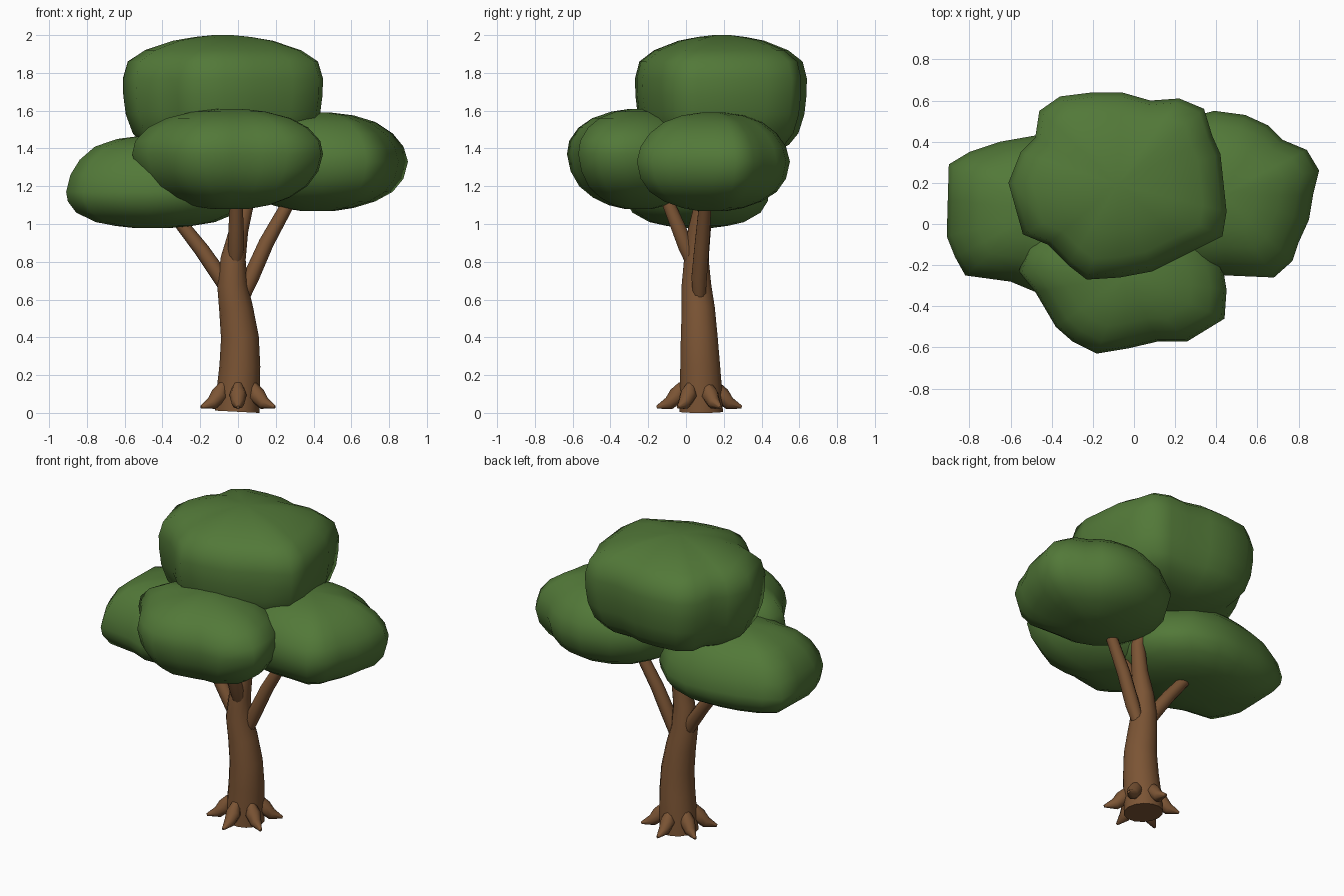
import bpy, bmesh, math
from mathutils import Vector


def material(name, color):
    m = bpy.data.materials.new(name)
    m.diffuse_color = color
    return m


BARK = material("bark", (0.20, 0.09, 0.035, 1))
LEAF = material("leaf", (0.085, 0.19, 0.04, 1))


def loft(name, rings, mat):
    """Skin a stack of equal-length rings and cap both ends."""
    bm = bmesh.new()
    loops = [[bm.verts.new(p) for p in ring] for ring in rings]
    n = len(loops[0])
    for a, b in zip(loops, loops[1:]):
        for i in range(n):
            j = (i + 1) % n
            bm.faces.new((a[i], a[j], b[j], b[i]))
    for loop in (loops[0], loops[-1]):
        center = sum((v.co for v in loop), Vector()) / n
        tip = bm.verts.new(center)
        for i in range(n):
            bm.faces.new((loop[i], loop[(i + 1) % n], tip))
    bmesh.ops.recalc_face_normals(bm, faces=bm.faces)
    me = bpy.data.meshes.new(name)
    bm.to_mesh(me)
    bm.free()
    me.materials.append(mat)
    ob = bpy.data.objects.new(name, me)
    bpy.context.collection.objects.link(ob)
    bpy.ops.object.select_all(action='DESELECT')
    ob.select_set(True)
    bpy.context.view_layer.objects.active = ob
    bpy.ops.object.shade_smooth_by_angle(angle=math.radians(60))
    return ob


def tube(name, path, radii, sides=12):
    """Round limb along a path with a radius at each point."""
    pts = [Vector(p) for p in path]
    rings = []
    for i, (p, r) in enumerate(zip(pts, radii)):
        d = pts[min(i + 1, len(pts) - 1)] - pts[max(i - 1, 0)]
        q = Vector((0, 0, 1)).rotation_difference(d)
        rings.append([p + q @ Vector((r * math.cos(t), r * math.sin(t), 0))
                      for t in (2 * math.pi * k / sides for k in range(sides))])
    return loft(name, rings, BARK)


def foliage(name, center, outline, profile):
    """Leaf clump: a lumpy plan outline scaled through a height profile."""
    cx, cy = center
    rings = [[(cx + (x - cx) * s, cy + (y - cy) * s, z) for x, y in outline]
             for z, s in profile]
    return loft(name, rings, LEAF)


# leaf clumps
foliage("foliage_top", (-0.08, 0.19),
        [(-0.61, 0.2), (-0.54, -0.05), (-0.42, -0.1), (-0.32, -0.2), (-0.23, -0.27),
         (-0.07, -0.26), (0.09, -0.23), (0.29, -0.13), (0.43, -0.06), (0.45, 0.06),
         (0.42, 0.34), (0.38, 0.43), (0.34, 0.56), (0.22, 0.61), (0.08, 0.6),
         (-0.06, 0.64), (-0.2, 0.64), (-0.36, 0.62), (-0.46, 0.55), (-0.48, 0.42),
         (-0.55, 0.35)],
        [(1.34, 0.3), (1.37, 0.58), (1.42, 0.79), (1.48, 0.9), (1.58, 0.97), (1.68, 0.995),
         (1.77, 1), (1.86, 0.95), (1.92, 0.78), (1.97, 0.5), (1.99, 0.28), (2.0, 0.1)])

foliage("foliage_front", (-0.04, -0.25),
        [(-0.56, -0.23), (-0.48, -0.33), (-0.38, -0.5), (-0.3, -0.57), (-0.18, -0.63),
         (-0.03, -0.605), (0.12, -0.57), (0.26, -0.57), (0.44, -0.46), (0.45, -0.32),
         (0.43, -0.2), (0.34, -0.05), (0.2, 0.05), (0.0, 0.11), (-0.2, 0.1),
         (-0.4, 0.0), (-0.52, -0.12)],
        [(1.08, 0.2), (1.1, 0.42), (1.14, 0.64), (1.2, 0.83), (1.28, 0.95), (1.37, 1),
         (1.44, 0.97), (1.51, 0.84), (1.56, 0.65), (1.595, 0.38), (1.61, 0.12)])

foliage("foliage_right", (0.42, 0.14),
        [(0.9, 0.26), (0.84, 0.36), (0.72, 0.41), (0.65, 0.48), (0.54, 0.53), (0.39, 0.55),
         (0.2, 0.5), (0.05, 0.4), (-0.04, 0.25), (-0.05, 0.1), (0.02, -0.08), (0.15, -0.19),
         (0.3, -0.25), (0.45, -0.25), (0.68, -0.26), (0.77, -0.18), (0.8, -0.09),
         (0.85, 0.02), (0.87, 0.14)],
        [(1.07, 0.2), (1.085, 0.4), (1.12, 0.64), (1.17, 0.83), (1.24, 0.95), (1.33, 1),
         (1.41, 0.95), (1.48, 0.83), (1.54, 0.64), (1.575, 0.4), (1.59, 0.15)])

foliage("foliage_left", (-0.46, 0.06),
        [(-0.9, 0.29), (-0.8, 0.35), (-0.65, 0.4), (-0.48, 0.43), (-0.3, 0.44), (-0.12, 0.38),
         (0.02, 0.25), (0.06, 0.1), (0.02, -0.08), (-0.1, -0.22), (-0.28, -0.3),
         (-0.48, -0.33), (-0.6, -0.28), (-0.82, -0.25), (-0.87, -0.16), (-0.91, -0.06),
         (-0.905, 0.12)],
        [(0.98, 0.22), (0.99, 0.42), (1.01, 0.65), (1.06, 0.88), (1.12, 0.98), (1.17, 1),
         (1.26, 0.95), (1.34, 0.84), (1.41, 0.66), (1.45, 0.4), (1.465, 0.15)])

# trunk
tube("trunk",
     [(-0.005, 0.08, 0.006), (0.0, 0.08, 0.1), (0.01, 0.075, 0.25), (0.01, 0.07, 0.4),
      (-0.01, 0.065, 0.55), (-0.03, 0.055, 0.68), (-0.025, 0.055, 0.82), (0.005, 0.06, 0.97),
      (0.045, 0.09, 1.12), (0.03, 0.16, 1.42)],
     [0.118, 0.115, 0.108, 0.1, 0.09, 0.08, 0.066, 0.05, 0.042, 0.03], 14)

# branches
branches = {
    "branch_right": [(0.03, 0.07, 0.62), (0.07, 0.07, 0.72), (0.15, 0.085, 0.9),
                     (0.25, 0.1, 1.08), (0.32, 0.11, 1.2)],
    "branch_left": [(-0.05, 0.07, 0.64), (-0.1, 0.075, 0.73), (-0.19, 0.085, 0.86),
                    (-0.3, 0.1, 1.0), (-0.38, 0.1, 1.12)],
    "branch_front": [(-0.015, 0.03, 0.8), (-0.01, -0.0, 0.88), (-0.01, -0.04, 0.98),
                     (-0.01, -0.09, 1.1), (-0.02, -0.13, 1.2)],
}
for name, path in branches.items():
    tube(name, path, [0.035, 0.043, 0.04, 0.035, 0.03], 10)

# roots around the base
for k in range(6):
    a = math.radians(-90 + 60 * k)
    path = [(r * math.cos(a), 0.07 + r * math.sin(a), z)
            for r, z in ((0.085, 0.15), (0.115, 0.095), (0.16, 0.05), (0.225, 0.03))]
    tube("root_%d" % (k + 1), path, [0.025, 0.046, 0.034, 0.008], 8)
